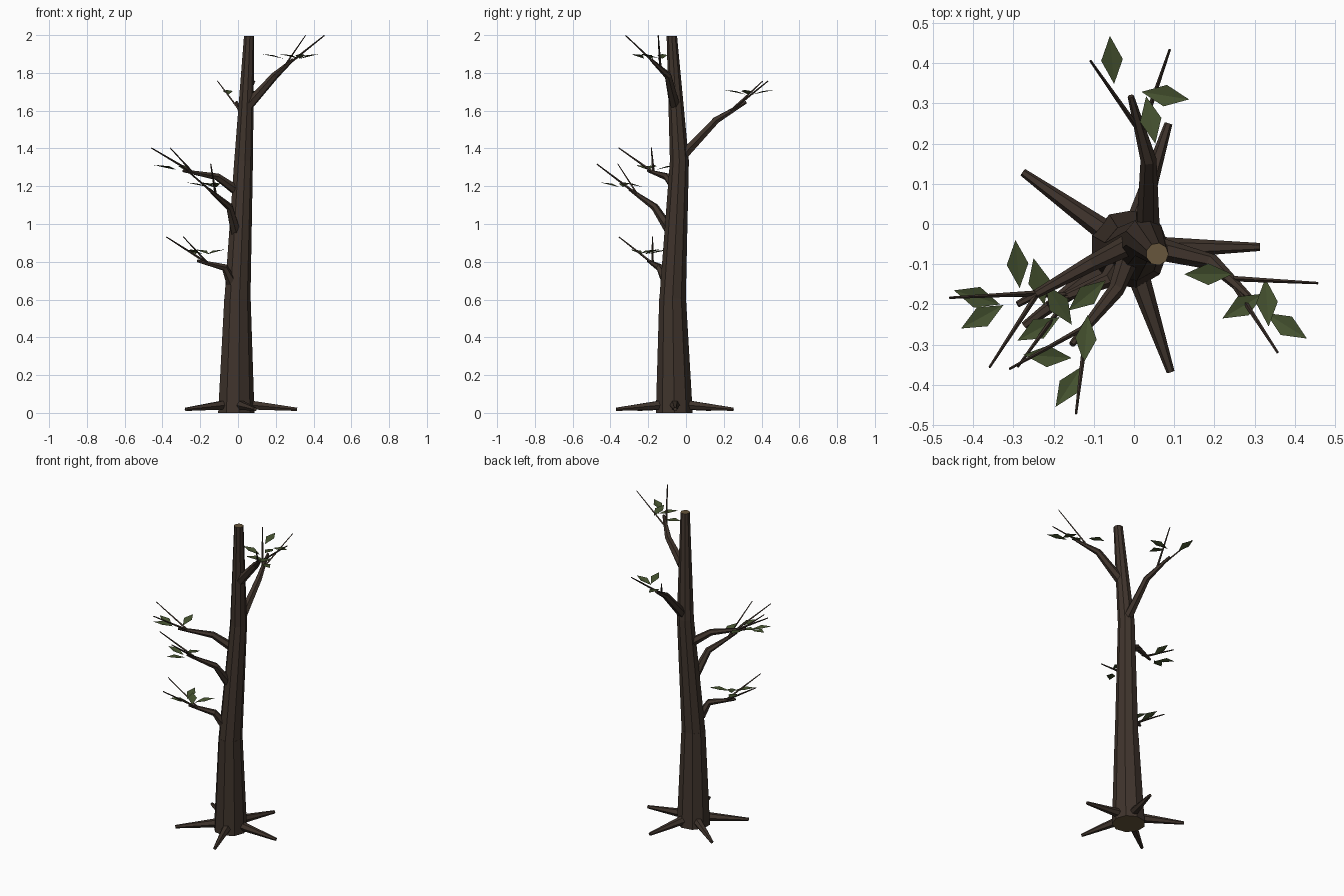
import bpy, bmesh, math
from mathutils import Vector

if "Cube" in bpy.data.objects:
    bpy.data.objects.remove(bpy.data.objects["Cube"])


def material(name, rgb):
    m = bpy.data.materials.new(name)
    m.diffuse_color = (*rgb, 1)
    m.use_nodes = True
    m.node_tree.nodes["Principled BSDF"].inputs["Base Color"].default_value = m.diffuse_color
    return m


BARK = material("bark brown", (0.050, 0.034, 0.025))
WOOD = material("cut wood tan", (0.135, 0.092, 0.045))
LEAF = material("leaf green", (0.058, 0.082, 0.028))


def heading(degrees):
    a = math.radians(degrees)
    return Vector((math.cos(a), math.sin(a), 0))


def finish(bm, name, mats):
    me = bpy.data.meshes.new(name)
    bm.to_mesh(me)
    bm.free()
    for m in mats:
        me.materials.append(m)
    ob = bpy.data.objects.new(name, me)
    bpy.context.collection.objects.link(ob)


def tube(name, points, radii, sides, level=False, caps=(0, 0)):
    """Tapered faceted tube through the points; level keeps rings horizontal."""
    pts = [Vector(p) for p in points]
    bm = bmesh.new()
    rings = []
    for i, p in enumerate(pts):
        d = (pts[min(i + 1, len(pts) - 1)] - pts[max(i - 1, 0)]).normalized()
        if level:
            d = Vector((0, 0, 1))
        u = d.cross(Vector((0, 0, 1)))
        u = u.normalized() if u.length > 1e-4 else Vector((1, 0, 0))
        v = d.cross(u)
        rings.append([bm.verts.new(p + radii[i] * (u * math.cos(a) + v * math.sin(a)))
                      for a in (2 * math.pi * k / sides for k in range(sides))])
    for a, b in zip(rings, rings[1:]):
        for k in range(sides):
            j = (k + 1) % sides
            bm.faces.new((a[k], a[j], b[j], b[k]))
    for ring, cap in zip((rings[0][::-1], rings[-1]), caps):
        bm.faces.new(ring).material_index = cap
    bmesh.ops.recalc_face_normals(bm, faces=bm.faces)
    finish(bm, name, [BARK, WOOD])


def leaf(name, tip, angle):
    """Diamond leaf with a shallow fold along its midrib, rising from its base."""
    d = heading(angle)
    base = tip - d * 0.12 - Vector((0, 0, 0.025))
    side = Vector((-d.y, d.x, 0)) * 0.027
    mid = tip - d * 0.06 - Vector((0, 0, 0.006))
    bm = bmesh.new()
    vb, vl, vt, vr = [bm.verts.new(p) for p in (base, mid - side, tip, mid + side)]
    bm.faces.new((vb, vl, vt))
    bm.faces.new((vb, vt, vr))
    finish(bm, name, [LEAF])


def branch(name, start, bend, end, fork, angle, rise, leaves, lift):
    """Bent branch with two forking twigs; leaves are (tip x, tip y, angle)."""
    tube(f"branch_{name}", [start, bend, end], [0.029, 0.020, 0.008], 6)
    root = Vector(bend).lerp(Vector(end), fork)
    for i, spread in enumerate((-27, 27)):
        tip = root + heading(angle + spread) * 0.22 + Vector((0, 0, rise))
        tube(f"twig_{name}_{i + 1}", [root, tip], [0.007, 0.003], 4)
    for i, (x, y, a) in enumerate(leaves):
        leaf(f"leaf_{name}_{i + 1}", Vector((x, y, end[2] + lift)), a)


# Trunk: three stacked sections meeting at flush joints
tube("trunk_lower", [(-0.012, -0.062, 0), (-0.005, -0.071, 0.605)],
     [0.099, 0.072], 9, True, (1, 0))
tube("trunk_middle", [(-0.005, -0.071, 0.605), (0.028, -0.035, 1.335)],
     [0.071, 0.051], 9, True)
tube("trunk_upper", [(0.028, -0.035, 1.335), (0.058, -0.075, 1.995)],
     [0.051, 0.028], 9, True, (0, 1))

# Roots: five spread evenly around the base
for i in range(5):
    out = heading(72 * i + 0.5)
    inner, outer = Vector((-0.012, -0.06, 0.045)), Vector((-0.012, -0.06, 0.019))
    tube(f"root_{i + 1}", [inner + out * 0.04, outer + out * 0.325], [0.030, 0.010], 6)

# Branches with their twigs and leaves
branch("top_right", (0.055, -0.06, 1.63), (0.195, -0.095, 1.785), (0.29, -0.185, 1.87),
       0.45, -30, 0.175,
       [(0.125, -0.125, 180), (0.22, -0.235, 211), (0.335, -0.255, -86), (0.43, -0.285, -32)],
       0.03)
branch("back", (0.035, -0.01, 1.37), (0.036, 0.16, 1.55), (-0.008, 0.318, 1.645),
       0.42, 98, 0.167,
       [(-0.06, 0.468, 95), (0.137, 0.31, -9), (0.053, 0.20, -79)], 0.065)
branch("left_high", (0.01, -0.04, 1.165), (-0.11, -0.10, 1.25), (-0.29, -0.20, 1.282),
       0.72, 210, 0.13,
       [(-0.295, -0.04, 95), (-0.448, -0.165, 163), (-0.43, -0.26, 209)], 0.03)
branch("left_middle", (-0.01, -0.075, 0.95), (-0.045, -0.165, 1.09), (-0.155, -0.30, 1.185),
       0.66, 236, 0.165,
       [(-0.275, -0.325, 176), (-0.125, -0.345, 265), (-0.195, -0.455, 237)], 0.035)
branch("left_low", (-0.035, -0.10, 0.69), (-0.07, -0.14, 0.77), (-0.215, -0.20, 0.805),
       0.62, 207, 0.14,
       [(-0.25, -0.085, 103), (-0.07, -0.14, 39), (-0.29, -0.29, 209), (-0.22, -0.15, 123)],
       0.06)
